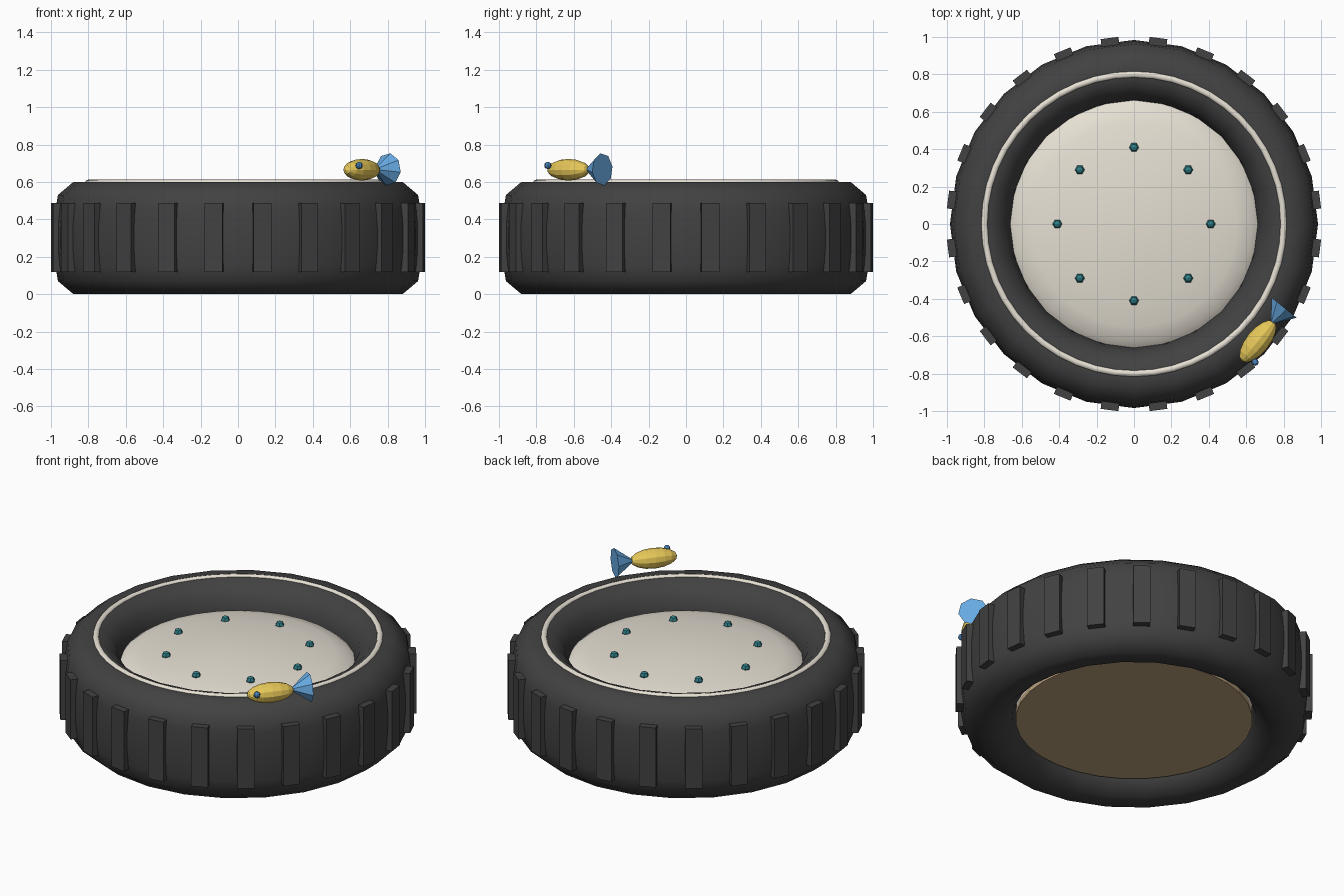
import bpy, bmesh, math
from mathutils import Matrix, Vector

if "Cube" in bpy.data.objects:
    bpy.data.objects.remove(bpy.data.objects["Cube"])


def material(name, color):
    m = bpy.data.materials.new(name)
    m.diffuse_color = (*color, 1)
    m.use_nodes = True
    m.node_tree.nodes["Principled BSDF"].inputs["Base Color"].default_value = m.diffuse_color
    return m


RUBBER = material("dark_rubber", (0.054, 0.054, 0.054))
CREAM = material("cream", (0.79, 0.74, 0.65))
TAN = material("wood_tan", (0.53, 0.38, 0.22))
TEAL = material("teal", (0.03, 0.22, 0.25))
YELLOW = material("yellow", (0.80, 0.58, 0.10))
BLUE = material("light_blue", (0.14, 0.41, 0.78))
EYE_BLUE = material("mid_blue", (0.07, 0.24, 0.52))


def finish(name, bm, mat, smooth=None):
    bmesh.ops.recalc_face_normals(bm, faces=bm.faces)
    me = bpy.data.meshes.new(name)
    bm.to_mesh(me)
    bm.free()
    me.materials.append(mat)
    ob = bpy.data.objects.new(name, me)
    bpy.context.collection.objects.link(ob)
    if smooth:
        bpy.ops.object.select_all(action='DESELECT')
        ob.select_set(True)
        bpy.context.view_layer.objects.active = ob
        bpy.ops.object.shade_smooth_by_angle(angle=math.radians(smooth))
    return ob


def lathe(name, profile, steps, mat, closed, smooth):
    """Revolve an (r, z) profile around the z axis."""
    bm = bmesh.new()
    verts = [bm.verts.new((r, 0, z)) for r, z in profile]
    pairs = list(zip(verts, verts[1:]))
    if closed:
        pairs.append((verts[-1], verts[0]))
    edges = [bm.edges.new(p) for p in pairs]
    bmesh.ops.spin(bm, geom=verts + edges, cent=(0, 0, 0), axis=(0, 0, 1),
                   angle=math.tau, steps=steps)
    bmesh.ops.remove_doubles(bm, verts=bm.verts, dist=1e-4)
    return finish(name, bm, mat, smooth)


# Tyre: rounded box section, mirrored about its mid height
half = [(0.656, 0.36), (0.663, 0.45), (0.69, 0.53), (0.765, 0.60),
        (0.88, 0.60), (0.963, 0.53), (0.976, 0.45), (0.984, 0.36)]
section = half + [(r, 0.6 - z) for r, z in reversed(half)]
lathe("tyre", section, 24, RUBBER, True, 60)

# Tread blocks around the outside
bm = bmesh.new()
for i in range(24):
    a = math.radians(7.5 + 15 * i)
    m = (Matrix.Rotation(a, 4, 'Z') @ Matrix.Translation((0.976, 0, 0.303))
         @ Matrix.Diagonal((0.054, 0.096, 0.37, 1)))
    bmesh.ops.create_cube(bm, size=1, matrix=m)
finish("tread_blocks", bm, RUBBER)

# Thin trim ring lying on top of the tyre
ring = [(0.80 + 0.018 * math.cos(math.tau * k / 8),
         0.597 + 0.015 * math.sin(math.tau * k / 8)) for k in range(8)]
lathe("trim_ring", ring, 48, CREAM, True, 80)

# Domed cushion filling the hole
lathe("cushion", [(0, 0.535), (0.2, 0.528), (0.41, 0.508), (0.55, 0.487),
                  (0.63, 0.465), (0.662, 0.44), (0.667, 0.085)],
      32, CREAM, False, 50)

# Base board closing the underside
bm = bmesh.new()
bmesh.ops.create_cone(bm, cap_ends=True, segments=32, radius1=0.667, radius2=0.667,
                      depth=0.03, matrix=Matrix.Translation((0, 0, 0.08)))
finish("base_board", bm, TAN)

# Studs on the cushion
bm = bmesh.new()
for i in range(8):
    a = math.tau * i / 8
    m = (Matrix.Translation((0.41 * math.cos(a), 0.41 * math.sin(a), 0.511))
         @ Matrix.Rotation(math.pi / 6, 4, 'Z'))
    bmesh.ops.create_uvsphere(bm, u_segments=6, v_segments=4, radius=0.026, matrix=m)
finish("studs", bm, TEAL)

# Small fish on the rim: faceted body, cone tail, one eye
heading = Matrix.Rotation(math.radians(51), 4, 'Z')
along_x = Matrix.Rotation(math.pi / 2, 4, 'Y')
body_at = Vector((0.662, -0.628, 0.665))

bm = bmesh.new()
bmesh.ops.create_uvsphere(
    bm, u_segments=12, v_segments=8, radius=1,
    matrix=Matrix.Translation(body_at) @ heading
    @ Matrix.Diagonal((0.137, 0.062, 0.058, 1)) @ along_x)
finish("fish_body", bm, YELLOW)

bm = bmesh.new()
bmesh.ops.create_cone(
    bm, cap_ends=True, segments=8, radius1=0, radius2=0.087, depth=0.115,
    matrix=Matrix.Translation((0.767, -0.492, 0.667)) @ heading @ along_x
    @ Matrix.Rotation(math.radians(10), 4, 'Z'))
bmesh.ops.remove_doubles(bm, verts=bm.verts, dist=1e-5)
finish("fish_tail", bm, BLUE)

bm = bmesh.new()
bmesh.ops.create_uvsphere(bm, u_segments=8, v_segments=6, radius=0.019,
                          matrix=Matrix.Translation((0.648, -0.739, 0.688)))
finish("fish_eye", bm, EYE_BLUE)
